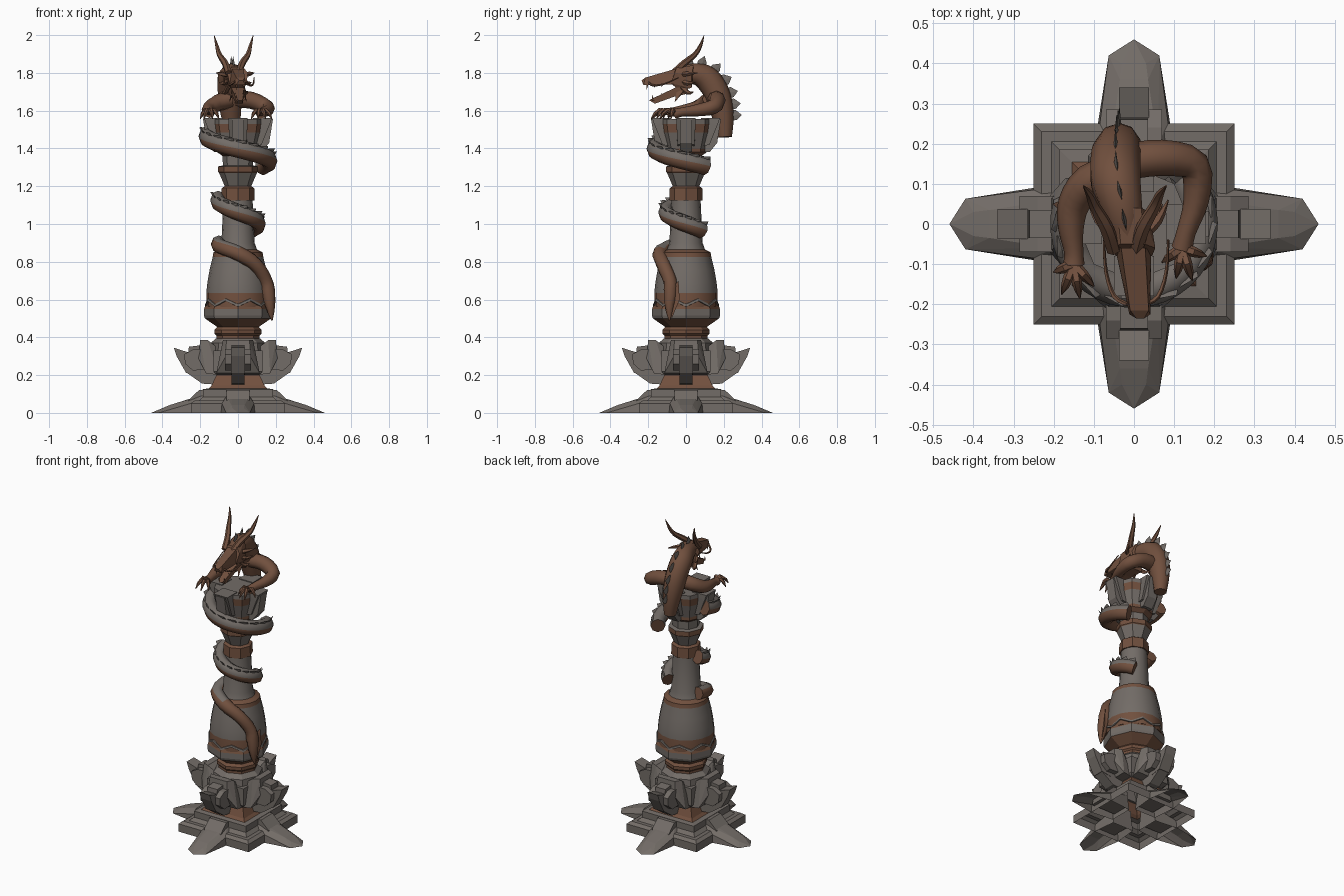
import bpy, bmesh, math
from mathutils import Vector as V, Matrix

if "Cube" in bpy.data.objects:
    bpy.data.objects.remove(bpy.data.objects["Cube"])


def material(name, rgb):
    m = bpy.data.materials.new(name)
    m.diffuse_color = (*rgb, 1)
    m.use_nodes = True
    m.node_tree.nodes["Principled BSDF"].inputs["Base Color"].default_value = m.diffuse_color
    return m


MATS = [material("grey_stone", (0.17, 0.15, 0.135)), material("brown_clay", (0.165, 0.08, 0.048))]
GREY, BROWN = 0, 1


def finish(name, bm, smooth=None):
    bmesh.ops.recalc_face_normals(bm, faces=bm.faces)
    # the base is a hollow shell, open at the ground
    under = [f for f in bm.faces if all(v.co.z < .001 for v in f.verts)]
    bmesh.ops.delete(bm, geom=under, context="FACES")
    me = bpy.data.meshes.new(name)
    bm.to_mesh(me)
    bm.free()
    for m in MATS:
        me.materials.append(m)
    ob = bpy.data.objects.new(name, me)
    bpy.context.collection.objects.link(ob)
    if smooth:
        bpy.context.view_layer.objects.active = ob
        ob.select_set(True)
        bpy.ops.object.shade_smooth_by_angle(angle=math.radians(smooth))
        ob.select_set(False)
    return ob


def hull(name, sets, mat):
    """One object made of the convex hull of every point set."""
    bm = bmesh.new()
    for pts in sets:
        r = bmesh.ops.convex_hull(bm, input=[bm.verts.new(p) for p in pts])
        junk = {g for g in r["geom_interior"] + r["geom_unused"] if isinstance(g, bmesh.types.BMVert)}
        bmesh.ops.delete(bm, geom=list(junk), context="VERTS")
    for f in bm.faces:
        f.material_index = mat
    return finish(name, bm)


def leaves(name, prof, mat=GREY):
    """Profile of (reach, half width, z), mirrored and repeated on four sides."""
    pts = [V((r, s * w, z)) for r, w, z in prof for s in (-1, 1) if w or s > 0]
    return hull(name, [[Matrix.Rotation(k * math.pi / 2, 3, "Z") @ p for p in pts] for k in range(4)], mat)


def lathe(name, prof, n, smooth=None, turn=0.0, scale=1.0):
    """Profile of (radius, z, colour of the band above)."""
    bm = bmesh.new()
    rings = [[bm.verts.new((r * scale * math.cos(turn + math.tau * i / n),
                            r * scale * math.sin(turn + math.tau * i / n), z)) for i in range(n)]
             for r, z, m in prof]
    for k in range(len(prof) - 1):
        for i in range(n):
            j = (i + 1) % n
            bm.faces.new((rings[k][i], rings[k][j], rings[k + 1][j], rings[k + 1][i])).material_index = prof[k][2]
    bm.faces.new(rings[0]).material_index = prof[0][2]
    bm.faces.new(rings[-1]).material_index = prof[-1][2]
    return finish(name, bm, smooth)


def tube(name, path, ref=(0, 0, 1), n=8, flat=1.0, rule=None, spine=None, smooth=50):
    """Path of (x, y, z, radius). spine = (ring angle, height, first, last) adds a jagged crest."""
    bm = bmesh.new()
    P = [V(p[:3]) for p in path]
    rings, frames = [], []
    for i, p in enumerate(path):
        t = (P[min(i + 1, len(P) - 1)] - P[max(i - 1, 0)]).normalized()
        side = t.cross(V(ref)).normalized()
        up = side.cross(t)
        frames.append((side, up))
        rings.append([bm.verts.new(P[i] + p[3] * (side * math.cos(math.tau * k / n) +
                      up * flat * math.sin(math.tau * k / n))) for k in range(n)])
    for i in range(len(P) - 1):
        for k in range(n):
            j = (k + 1) % n
            f = bm.faces.new((rings[i][k], rings[i][j], rings[i + 1][j], rings[i + 1][k]))
            a = math.tau * (k + 0.5) / n
            f.material_index = rule(a, i) if rule else BROWN
    for r in (rings[0], rings[-1]):
        bm.faces.new(r).material_index = BROWN
    finish(name, bm, smooth)
    if spine:
        ang, h, lo, hi = spine
        sets = []
        for i in range(lo, min(hi, len(P) - 2), 2):
            s, u = frames[i + 1]
            out = s * math.cos(ang) + u * flat * math.sin(ang)
            wide = (s * -math.sin(ang) + u * math.cos(ang)) * 0.006
            rad = path[i + 1][3]
            a, m, b = (P[q] + out * rad * 0.8 for q in (i, i + 1, i + 2))
            lift = out.normalized() * h
            sets.append([a, b, m + wide, m - wide, a + lift * .45, b + lift * .45,
                         m + (a - m) * (.7 if ang else .2) + lift])
        hull(name + "_spikes", sets, GREY)


def smooth_path(pts, steps):
    """Catmull-Rom resampling of a short point list."""
    out = []
    for i in range(len(pts) - 1):
        a, b, c, d = (pts[min(max(i + o, 0), len(pts) - 1)] for o in (-1, 0, 1, 2))
        for s in range(steps):
            t = s / steps
            out.append(tuple(0.5 * (2 * q + (r - p) * t + (2 * p - 5 * q + 4 * r - w) * t * t +
                             (3 * q - p - 3 * r + w) * t ** 3) for p, q, r, w in zip(a, b, c, d)))
    return out + [tuple(pts[-1])]


# Square stepped plinth (radii are half sides)
lathe("plinth", [(.25, 0, GREY), (.25, .05, GREY), (.23, .065, GREY), (.205, .065, GREY), (.185, .085, GREY),
                 (.185, .125, GREY), (.155, .13, BROWN), (.14, .145, BROWN), (.115, .20, GREY), (.13, .22, GREY),
                 (.13, .33, GREY)], 4, turn=math.pi / 4, scale=math.sqrt(2))

# Spreading base leaves
leaves("base_leaf", [(.46, 0, 0), (.42, .063, 0), (.25, .09, 0), (.1, .075, 0), (.40, .03, .025), (.36, .035, .042),
                     (.25, .085, .05), (.27, .03, .07), (.2, .06, .088), (.1, .06, .1)])
leaves("base_leaf_step", [(.27, .06, .03), (.26, .06, .07), (.205, .06, .122), (.1, .06, .125), (.1, .06, .03)])

# Bracket tier
leaves("bracket_tip", [(.34, .037, .345), (.325, .037, .30), (.275, .037, .212), (.2, .037, .20), (.2, .037, .30),
                       (.25, .037, .31)])
leaves("bracket_tongue", [(.12, .035, .15), (.19, .035, .155), (.275, .035, .215), (.26, .035, .35), (.1, .035, .37),
                          (.1, .035, .2)])
leaves("bracket_scroll", [(.1, .07, .23), (.24, .07, .225), (.28, .07, .26), (.285, .07, .31), (.24, .07, .335),
                          (.1, .07, .34)])
leaves("bracket_back", [(.1, .11, .2), (.17, .115, .21), (.21, .07, .29), (.2, .06, .385), (.16, .08, .385),
                        (.1, .06, .34)])

# Shaft
lathe("shaft_foot", [(.15, .32, GREY), (.145, .37, GREY), (.115, .395, BROWN), (.115, .41, BROWN), (.125, .42, BROWN),
                     (.125, .44, BROWN), (.11, .455, BROWN), (.175, .50, GREY), (.18, .515, GREY),
                     (.18, .55, BROWN), (.172, .57, BROWN), (.16, .575, BROWN)], 8)
lathe("shaft_belly", [(.168, .56, BROWN), (.168, .635, GREY), (.162, .69, GREY), (.15, .76, GREY), (.134, .825, BROWN),
                      (.13, .85, BROWN), (.1, .865, GREY), (.088, .90, GREY), (.077, 1.13, GREY), (.077, 1.14, GREY)],
      16, 35)
lathe("shaft_neck", [(.088, 1.125, BROWN), (.086, 1.19, BROWN), (.07, 1.20, GREY), (.1, 1.27, BROWN),
                     (.105, 1.275, BROWN), (.105, 1.305, GREY), (.08, 1.31, GREY), (.082, 1.36, BROWN),
                     (.11, 1.38, BROWN), (.11, 1.40, GREY), (.135, 1.485, BROWN), (.142, 1.53, GREY),
                     (.142, 1.555, GREY)], 8)

# Zigzag trim on the belly
bm = bmesh.new()
ring = []
for i in range(16):
    a = math.tau * i / 16
    z = .605 if i % 2 else .575
    ring.append([bm.verts.new((r * math.cos(a), r * math.sin(a), zz))
                 for r, zz in ((.165, z - .014), (.176, z - .012), (.174, z), (.163, z + .002))])
for i in range(16):
    for k in range(4):
        p, q = ring[i], ring[(i + 1) % 16]
        bm.faces.new((p[k], q[k], q[(k + 1) % 4], p[(k + 1) % 4]))
finish("zigzag_trim", bm)

# Capital brackets
leaves("capital_bracket", [(.08, .045, 1.41), (.125, .045, 1.42), (.165, .05, 1.52), (.18, .05, 1.56),
                           (.08, .05, 1.56)])
leaves("capital_tongue", [(.1, .033, 1.38), (.125, .033, 1.38), (.165, .033, 1.43), (.185, .033, 1.555),
                          (.1, .033, 1.555)])


# Serpent coils around the front of the shaft
def polar(a, r, z, rad):
    return (r * math.cos(math.radians(a)), r * math.sin(math.radians(a)), z, rad)


def coil_rule(a, i):
    return GREY if 0.3 < a < 2.9 else BROWN


def coil(name, a0, a1, z0, z1, r, rad):
    n = 24
    pts = [polar(a0 + (a1 - a0) * i / n, r, z0 + (z1 - z0) * i / n, rad) for i in range(n + 1)]
    tube(name, pts, flat=1.1, rule=coil_rule, spine=(2.3, .028, 0, n))


coil("middle_coil", 52, -195, .965, 1.135, .107, .040)
coil("upper_coil", 40, -195, 1.305, 1.475, .165, .044)
tail = [polar(*p) for p in ((-26, .20, .49, .004), (-27, .192, .56, .026), (-27, .182, .63, .036),
                            (-30, .170, .70, .036), (-52, .152, .785, .038), (-90, .137, .845, .040),
                            (-140, .122, .88, .040), (-195, .105, .90, .040))]
tube("tail", smooth_path(tail, 3), rule=lambda a, i: GREY if i > 14 and .7 < a < 2.0 else BROWN)
hull("tail_fin", [[polar(a, r, z, 0)[:3] for a, r, z in
                   ((-22, .2, .50), (-10, .195, .60), (-12, .19, .70), (-38, .18, .62), (-26, .175, .66))]], BROWN)

# Neck rising behind the capital and arching forward
neck = [(-.03, .205, 1.46, .038), (-.035, .20, 1.54, .052), (-.04, .185, 1.62, .064), (-.045, .16, 1.70, .068),
        (-.045, .11, 1.77, .068), (-.03, .045, 1.795, .056), (-.015, -.03, 1.785, .045)]
tube("neck", smooth_path(neck, 3), ref=(1, 0, 0), n=10, flat=.95, spine=(0.0, .055, 3, 16))


# Head, leaning slightly from the centre line
def sym(pts):
    return [(s * w - .006 - .1 * (y + .02), y, z) for w, y, z in pts for s in (-1, 1) if w or s > 0]


hull("skull", [sym([(.03, .04, 1.84), (.05, .03, 1.79), (.045, .03, 1.72), (.03, -.05, 1.83), (.055, -.06, 1.80),
                    (.045, -.08, 1.745), (.03, -.04, 1.71)]),
               sym([(.03, -.06, 1.82), (.045, -.06, 1.74), (.02, -.16, 1.785), (.03, -.16, 1.735),
                    (.023, -.215, 1.775), (.026, -.225, 1.735), (.01, -.235, 1.76)])], BROWN)
hull("lower_jaw", [sym([(.042, .01, 1.74), (.04, .01, 1.69), (.034, -.07, 1.715), (.03, -.06, 1.675)]),
                   sym([(.034, -.05, 1.725), (.028, -.06, 1.675), (.020, -.17, 1.668), (.017, -.165, 1.637),
                        (.01, -.195, 1.655)])], BROWN)
teeth = []
for y, z, d in ((-.21, 1.74, -.035), (-.17, 1.74, -.022), (-.13, 1.745, -.022), (-.18, 1.655, .03), (-.13, 1.675, .02)):
    for s in (-1, 1):
        x = s * .019 - .006 - .1 * (y + .02)
        teeth.append([(x - .005, y, z), (x + .005, y, z), (x, y + .012, z), (x, y, z + d)])
hull("teeth", teeth, BROWN)

# Horns, frills, whiskers, in mirrored pairs
for s, tag in ((-1, "left"), (1, "right")):
    def side(pts, c):
        return smooth_path([(s * x + c, y, z, r) for x, y, z, r in pts], 3)
    tube(tag + "_horn", side([(.028, -.065, 1.80, .018), (.045, -.01, 1.85, .018), (.075, .045, 1.895, .014),
                              (.088, .075, 1.94, .010), (.103, .095, 1.997, .002)], -.023), ref=(1, 0, 0), n=6)
    for k, (x, y, z) in enumerate(((.10, .06, 1.80), (.085, .05, 1.75), (.07, .04, 1.70))):
        tube(f"{tag}_frill_{k}", side([(.035, -.03, 1.79 - .03 * k, .014), (x * .75, .01, z - .005, .012),
                                       (x, y, z, .002)], -.015), n=5)
    tube(tag + "_whisker", side([(.022, -.20, 1.755, .006), (.055, -.18, 1.735, .006), (.075, -.12, 1.74, .005),
                                 (.08, -.04, 1.775, .003)], .005), n=5)
    hull(tag + "_beard", [[(s * .03, -.05, 1.70), (s * .04, -.01, 1.71), (s * .025, -.02, 1.69),
                           (s * .045, -.06, 1.645)]], BROWN)

# Arms resting on the capital
arms = {
    "right": ([(-.02, .155, 1.66, .045), (.07, .165, 1.655, .045), (.15, .145, 1.62, .040), (.155, .06, 1.602, .032),
               (.13, -.02, 1.593, .024), (.12, -.06, 1.583, .027)],
              ((.145, -.14), (.105, -.135), (.18, -.08), (.07, -.095))),
    "left": ([(-.04, .13, 1.66, .045), (-.11, .105, 1.64, .045), (-.15, .05, 1.61, .040), (-.157, -.01, 1.60, .032),
              (-.15, -.07, 1.593, .024), (-.15, -.10, 1.588, .027)],
             ((-.18, -.175), (-.135, -.185), (-.10, -.155), (-.2, -.12)))}
for tag, (pts, claws) in arms.items():
    tube(tag + "_arm", smooth_path(pts, 3))
    hx, hy, hz, _ = pts[-1]
    for k, (x, y) in enumerate(claws):
        tube(f"{tag}_claw_{k}", [(hx, hy, hz, .014), ((hx + x) / 2, (hy + y) / 2, 1.602, .013),
                                 (hx * .25 + x * .75, hy * .25 + y * .75, 1.585, .010), (x, y, 1.556, .002)], n=6)
